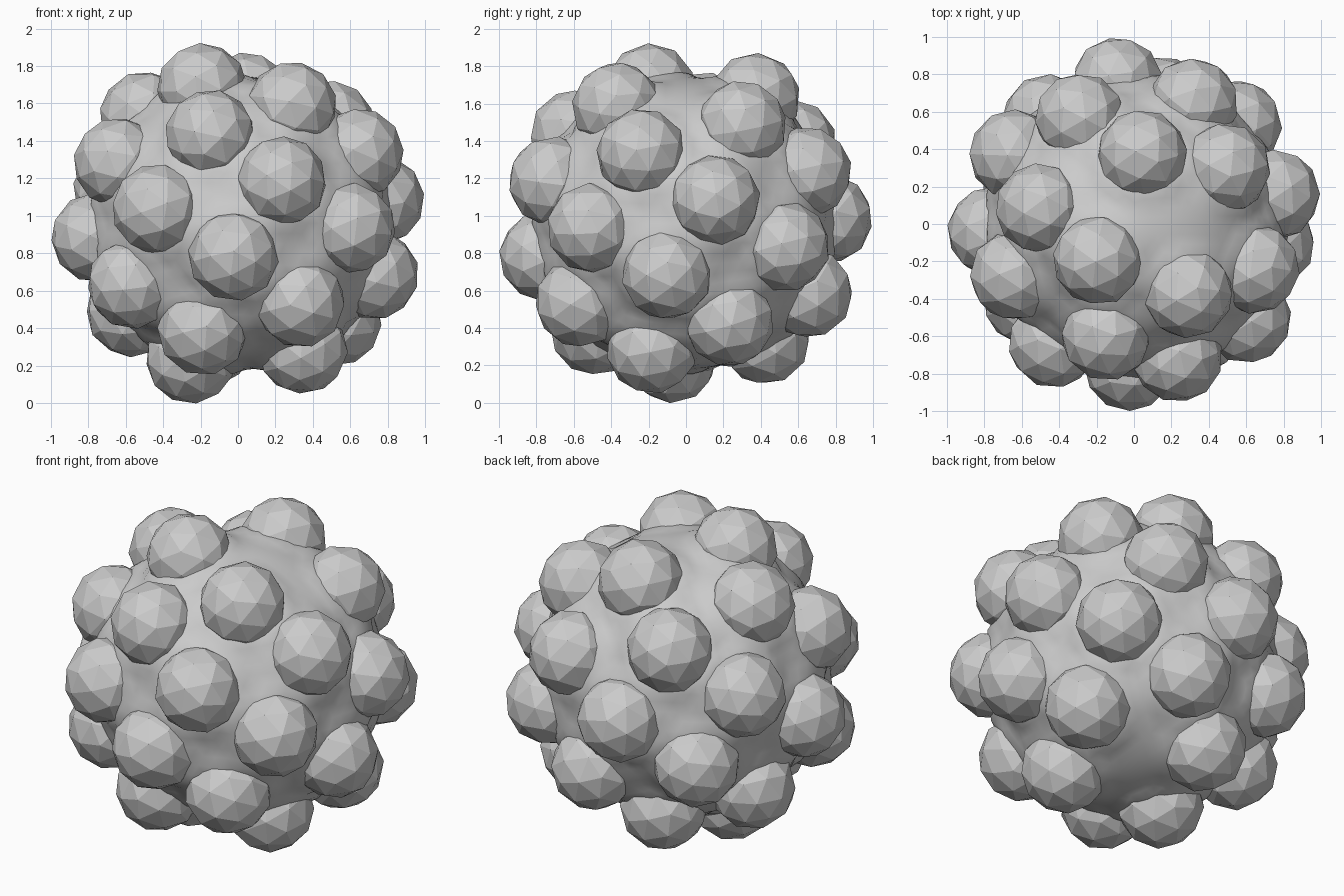
import bpy, bmesh, math, random
from mathutils import Vector, Euler

cube = bpy.data.objects.get("Cube")
if cube:
    bpy.data.objects.remove(cube, do_unlink=True)

random.seed(4)
CENTRE = Vector((0.01, -0.007, 0.96))
SLOTS = 32            # spiral slots, the two at the poles stay empty
RING = 0.77           # distance of bump centres from the core centre
BUMP = 0.243
CORE = 0.78

grey = bpy.data.materials.new("light_grey")
grey.use_nodes = True
grey.diffuse_color = (0.6, 0.6, 0.6, 1)
grey.node_tree.nodes["Principled BSDF"].inputs["Base Color"].default_value = (0.6, 0.6, 0.6, 1)


def add_ball(name, radius, detail, location, reshape=None):
    bm = bmesh.new()
    bmesh.ops.create_icosphere(bm, subdivisions=detail, radius=radius)
    if reshape:
        for v in bm.verts:
            v.co = reshape(v.co)
    mesh = bpy.data.meshes.new(name)
    bm.to_mesh(mesh)
    bm.free()
    mesh.materials.append(grey)
    obj = bpy.data.objects.new(name, mesh)
    obj.location = location
    bpy.context.collection.objects.link(obj)
    return obj


# Bump centres along a golden-angle spiral from top to bottom
golden = math.pi * (3 - math.sqrt(5))
centres = []
for i in range(1, SLOTS - 1):
    z = 1 - 2 * i / (SLOTS - 1)
    flat = math.sqrt(1 - z * z)
    centres.append(RING * Vector((flat * math.cos(-golden * i),
                                  flat * math.sin(-golden * i), z)))


# Core, swelling into a small fillet where it meets each bump
def fillet(co):
    lift = sum(0.028 * math.exp(-max((co - c).length - BUMP, 0) / 0.025)
               for c in centres if (co - c).length < 2 * BUMP)
    return co * (1 + min(lift, 0.05) / CORE)


core = add_ball("core", CORE, 5, CENTRE, fillet)
core.data.shade_smooth()

# Faceted round bumps, each turned differently
for n, c in enumerate(centres, 1):
    bump = add_ball(f"bump_{n:02d}", BUMP, 2, CENTRE + c)
    bump.rotation_euler = Euler([random.uniform(0, math.tau) for _ in range(3)])
